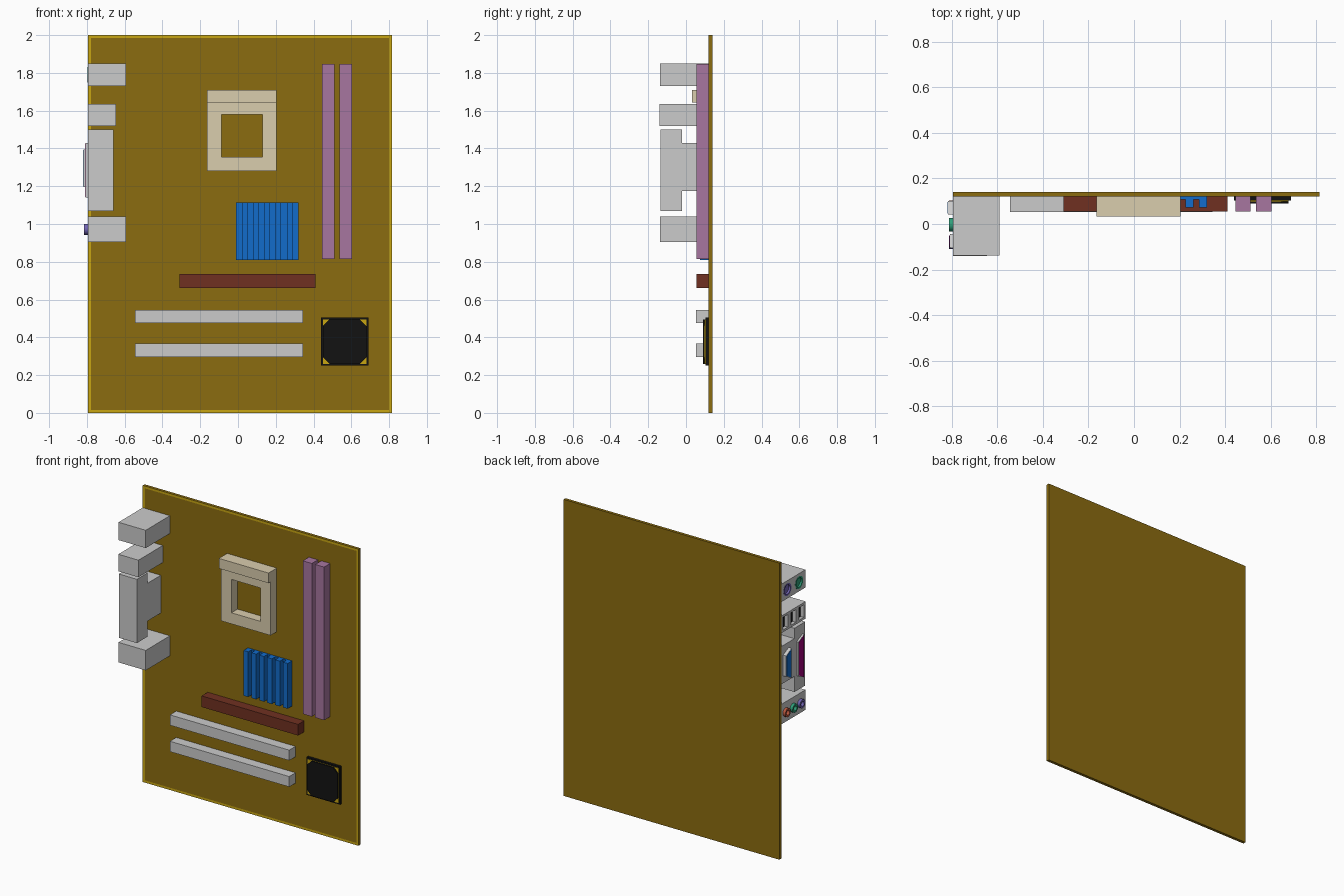
import bpy, bmesh, math

if "Cube" in bpy.data.objects:
    bpy.data.objects.remove(bpy.data.objects["Cube"])

FRONT = 0.12          # y of the board's component side
LEFT = -0.795         # x of the port faces


def mat(name, r, g, b):
    m = bpy.data.materials.new(name)
    m.diffuse_color = (r, g, b, 1)
    m.use_nodes = True
    m.node_tree.nodes["Principled BSDF"].inputs["Base Color"].default_value = m.diffuse_color
    return m


BOARD = mat("board", 0.26, 0.15, 0.005)
GOLD = mat("gold", 0.58, 0.38, 0.006)
PURPLE = mat("mauve", 0.39, 0.18, 0.35)
CREAM = mat("cream", 0.70, 0.61, 0.42)
BLUE = mat("blue", 0.006, 0.15, 0.60)
BROWN = mat("brown", 0.16, 0.03, 0.015)
BLACK = mat("black", 0.006, 0.006, 0.006)
MAGENTA = mat("magenta", 0.35, 0.0, 0.20)
GREEN = mat("green", 0.03, 0.36, 0.20)
RED = mat("red", 0.50, 0.10, 0.05)
VIOLET = mat("violet", 0.17, 0.13, 0.45)


def finish(name, bm, m=None):
    bmesh.ops.recalc_face_normals(bm, faces=bm.faces)
    me = bpy.data.meshes.new(name)
    bm.to_mesh(me)
    bm.free()
    ob = bpy.data.objects.new(name, me)
    bpy.context.collection.objects.link(ob)
    if m:
        me.materials.append(m)
    return ob


def prism(name, pts, axis, a, b, m=None):
    """Extrude a 2D outline: axis 'x' takes (y, z) points, axis 'y' takes (x, z)."""
    bm = bmesh.new()
    f = bm.faces.new([bm.verts.new((a, p, q) if axis == 'x' else (p, a, q)) for p, q in pts])
    ext = bmesh.ops.extrude_face_region(bm, geom=[f])
    d = (b - a, 0, 0) if axis == 'x' else (0, b - a, 0)
    bmesh.ops.translate(bm, vec=d, verts=[v for v in ext['geom'] if isinstance(v, bmesh.types.BMVert)])
    return finish(name, bm, m)


def box(name, x0, x1, y0, y1, z0, z1, m=None):
    return prism(name, [(x0, z0), (x1, z0), (x1, z1), (x0, z1)], 'y', y0, y1, m)


def circle(y, z, r, n=20):
    return [(y + r * math.cos(2 * math.pi * i / n), z + r * math.sin(2 * math.pi * i / n)) for i in range(n)]


def cut(ob, cutters):
    for c in cutters:
        mod = ob.modifiers.new("cut", 'BOOLEAN')
        mod.operation = 'DIFFERENCE'
        mod.solver = 'EXACT'
        mod.object = c
        bpy.context.view_layer.objects.active = ob
        bpy.ops.object.modifier_apply(modifier=mod.name)
        bpy.data.objects.remove(c)
    return ob


def tube(name, y, z, ro, ri, x0, x1, m):
    """Ring whose axis runs along x."""
    ob = prism(name, circle(y, z, ro), 'x', x0, x1, m)
    cut(ob, [prism("cutter", circle(y, z, ri), 'x', x0 - 0.02, x1 + 0.02)])
    bpy.ops.object.select_all(action='DESELECT')
    ob.select_set(True)
    bpy.ops.object.shade_smooth_by_angle()
    return ob


# Circuit board with a bright border round the front face
board = box("circuit_board", LEFT, 0.815, FRONT, 0.14, 0, 2, BOARD)
board.data.materials.append(GOLD)
bm = bmesh.new()
bm.from_mesh(board.data)
face = min(bm.faces, key=lambda f: f.calc_center_median().y)
for f in bmesh.ops.inset_region(bm, faces=[face], thickness=0.022)['faces']:
    f.material_index = 1
bm.to_mesh(board.data)
bm.free()

# Memory slots
for i, x in enumerate((0.445, 0.537)):
    box(f"memory_slot_{i}", x, x + 0.067, 0.055, FRONT, 0.815, 1.848, PURPLE)

# Expansion slots
box("graphics_slot", -0.31, 0.41, 0.055, FRONT, 0.66, 0.735, BROWN)
for i, z in enumerate((0.475, 0.297)):
    box(f"expansion_slot_{i}", -0.545, 0.345, 0.053, FRONT, z, z + 0.07)

# Processor socket: square frame with a raised hinge bar
cut(box("processor_socket", -0.165, 0.205, 0.055, FRONT, 1.28, 1.642, CREAM),
    [box("cutter", -0.087, 0.13, 0, 0.2, 1.355, 1.58)])
box("socket_hinge_bar", -0.165, 0.205, 0.032, FRONT, 1.642, 1.71, CREAM)

# Finned heatsink
box("heatsink_base", -0.01, 0.32, 0.108, FRONT, 0.81, 1.115, BLUE)
for i in range(6):
    x = -0.01 + i * 0.059
    box(f"heatsink_fin_{i}", x, x + 0.035, 0.073, 0.108, 0.81, 1.115, BLUE)

# Controller chip: square base, gold corners, octagonal cap
box("chip_base", 0.44, 0.69, 0.103, FRONT, 0.25, 0.505, BLACK)
box("chip_corners", 0.45, 0.68, 0.099, 0.103, 0.26, 0.495, GOLD)
a, b, c, d, k = 0.45, 0.68, 0.26, 0.495, 0.035
prism("chip_cap", [(a + k, c), (b - k, c), (b, c + k), (b, d - k),
                   (b - k, d), (a + k, d), (a, d - k), (a, c + k)], 'y', 0.09, 0.099, BLACK)

# Keyboard and mouse port block
ps = box("keyboard_mouse_block", LEFT, -0.592, -0.138, FRONT, 1.73, 1.85)
for y, m, n in ((0.055, VIOLET, "keyboard"), (-0.07, GREEN, "mouse")):
    cut(ps, [prism("cutter", circle(y, 1.79, 0.042), 'x', LEFT - 0.02, LEFT + 0.05)])
    tube(n + "_port_ring", y, 1.79, 0.042, 0.031, LEFT - 0.001, LEFT + 0.05, m)
    prism(n + "_port_core", circle(y, 1.79, 0.032), 'x', LEFT + 0.012, LEFT + 0.05, m)

# Serial port block with three open slots and tongues
usb = box("serial_port_block", LEFT, -0.645, -0.14, FRONT, 1.52, 1.635)
for i, y in enumerate((0.075, -0.01, -0.095)):
    cut(usb, [box("cutter", LEFT - 0.02, LEFT + 0.08, y - 0.025, y + 0.025, 1.535, 1.62)])
    box(f"serial_tongue_{i}", LEFT + 0.01, LEFT + 0.08, y - 0.004, y + 0.014, 1.545, 1.61, BLACK)

# Parallel and video connectors on a stepped block
box("parallel_block", LEFT, -0.66, -0.135, -0.02, 1.07, 1.50)
box("video_block", LEFT, -0.66, -0.02, FRONT, 1.175, 1.43)


def d_plug(name, y0, y1, zc, h, x, m):
    for part, g, xe, mm in (("_shell", 0, x, None), ("_face", 0.004, x - 0.002, m)):
        prism(name + part, [(y0 + g, zc - h + g), (y1 - g, zc - h + 0.03 + g),
                            (y1 - g, zc + h - 0.03 - g), (y0 + g, zc + h - g)], 'x', LEFT, xe, mm)


d_plug("parallel_plug", -0.105, -0.045, 1.285, 0.145, -0.808, MAGENTA)
d_plug("video_plug", 0.042, 0.10, 1.295, 0.10, -0.818, BLUE)

# Audio block with three protruding jacks
audio = box("audio_block", LEFT, -0.592, -0.138, FRONT, 0.905, 1.04)
for y, m, n in ((0.075, RED, "microphone"), (-0.003, GREEN, "speaker"), (-0.081, VIOLET, "line_in")):
    cut(audio, [prism("cutter", circle(y, 0.972, 0.016), 'x', LEFT - 0.02, LEFT + 0.06)])
    tube(n + "_jack", y, 0.972, 0.029, 0.016, -0.814, LEFT, m)
